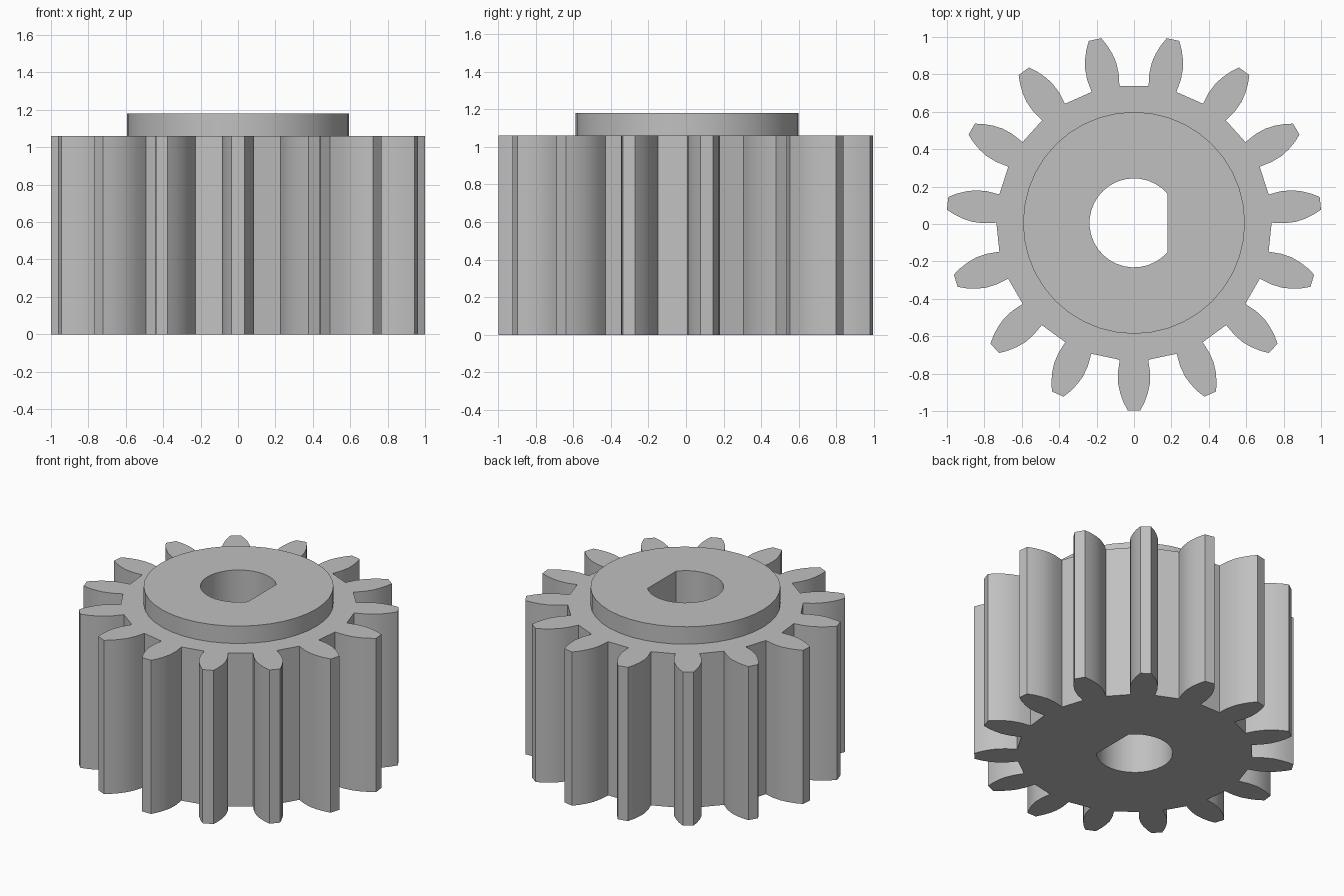
import bpy
import bmesh
import math
from mathutils import Matrix, Vector

cube = bpy.data.objects.get("Cube")
if cube:
    bpy.data.objects.remove(cube, do_unlink=True)

TEETH = 15
GEAR_TOP, HUB_TOP = 1.06, 1.18
HUB_RADIUS, BORE_RADIUS, BORE_FLAT = 0.593, 0.238, 0.18
CENTRE_Y = 0.006

steel = bpy.data.materials.new("plain grey")
steel.use_nodes = True
grey = (0.53, 0.53, 0.53, 1.0)
steel.diffuse_color = grey
steel.node_tree.nodes["Principled BSDF"].inputs["Base Color"].default_value = grey


def arc(radius, start, end, count, closed=False):
    """Points on an arc; a closed arc leaves out its repeated end."""
    steps = count if closed else count - 1
    return [Vector((radius * math.cos(start + (end - start) * i / steps),
                    radius * math.sin(start + (end - start) * i / steps)))
            for i in range(count)]


# One tooth pointing along +x: (distance from centre, half width)
flank = [(0.732, 0.076), (0.80, 0.086), (0.86, 0.085), (0.91, 0.074),
         (0.96, 0.056), (1.002, 0.034)]
tooth = [Vector((r, -w)) for r, w in flank] + [Vector((r, w)) for r, w in reversed(flank)]

gear_outline = []
for i in range(TEETH):
    turn = Matrix.Rotation(-math.pi / 2 + i * math.tau / TEETH, 2)
    gear_outline += [turn @ p for p in tooth]

hub_outline = arc(HUB_RADIUS, 0, math.tau, 40, closed=True)

# D-shaped bore: an arc closed by a flat on the +x side
half = math.acos(BORE_FLAT / BORE_RADIUS)
bore_outline = arc(BORE_RADIUS, half, math.tau - half, 28)

bm = bmesh.new()


def ring(points, z):
    verts = [bm.verts.new((p.x, p.y + CENTRE_Y, z)) for p in points]
    for i, v in enumerate(verts):
        bm.edges.new((verts[i - 1], v))
    return verts


def wall(lower, upper):
    for i in range(len(lower)):
        bm.faces.new((lower[i - 1], lower[i], upper[i], upper[i - 1]))


def cap(outer, inner, normal):
    edges = [bm.edges.get((loop[i - 1], loop[i]))
             for loop in (outer, inner) for i in range(len(loop))]
    bmesh.ops.triangle_fill(bm, use_beauty=True, edges=edges, normal=normal)


gear_low, gear_high = ring(gear_outline, 0), ring(gear_outline, GEAR_TOP)
hub_low, hub_high = ring(hub_outline, GEAR_TOP), ring(hub_outline, HUB_TOP)
bore_low, bore_high = ring(bore_outline, 0), ring(bore_outline, HUB_TOP)

# Underside, shoulder and hub face, then the upright walls
cap(gear_low, bore_low, (0, 0, -1))
cap(gear_high, hub_low, (0, 0, 1))
cap(hub_high, bore_high, (0, 0, 1))
wall(gear_low, gear_high)
wall(hub_low, hub_high)
wall(bore_low, bore_high)
bmesh.ops.recalc_face_normals(bm, faces=bm.faces[:])

mesh = bpy.data.meshes.new("pinion_gear")
bm.to_mesh(mesh)
bm.free()
mesh.materials.append(steel)
gear = bpy.data.objects.new("pinion_gear", mesh)
bpy.context.collection.objects.link(gear)

bpy.ops.object.select_all(action='DESELECT')
gear.select_set(True)
bpy.context.view_layer.objects.active = gear
bpy.ops.object.shade_smooth_by_angle(angle=math.radians(30))
